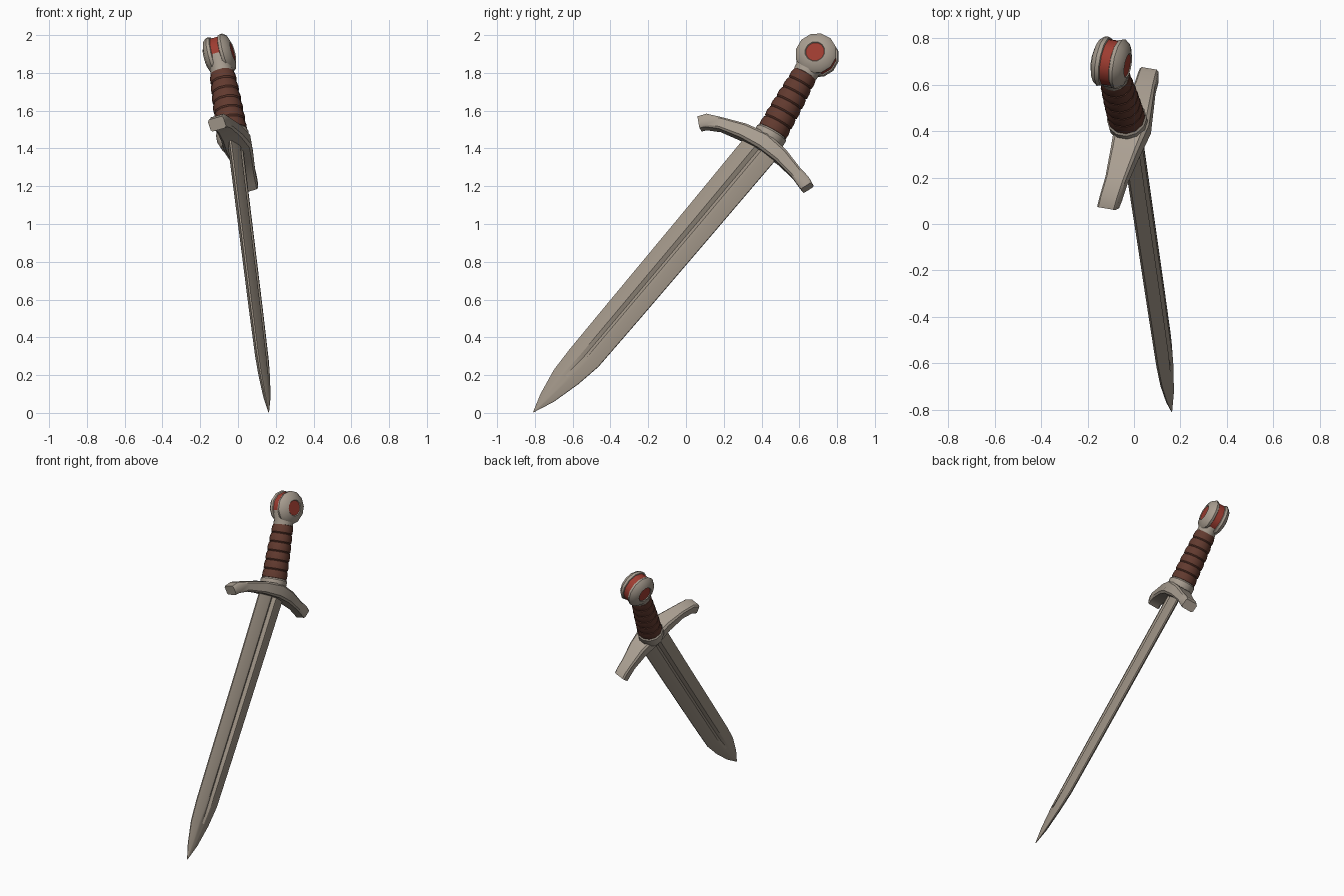
import bpy, bmesh, math
from mathutils import Vector as V

if "Cube" in bpy.data.objects:
    bpy.data.objects.remove(bpy.data.objects["Cube"])

# Shared directions: W across the blade, N out of its flat face
W = V((0.284, 0.82, -0.497)).normalized()
D = V((-0.101, 0.654, 0.75))
N = W.cross(D).normalized()


def mat(name, col):
    m = bpy.data.materials.new(name)
    m.diffuse_color = (*col, 1)
    m.use_nodes = True
    m.node_tree.nodes["Principled BSDF"].inputs["Base Color"].default_value = m.diffuse_color
    return m


STEEL = mat("blade steel", (0.34, 0.29, 0.235))
PALE = mat("pale metal", (0.40, 0.345, 0.285))
LEATHER = mat("brown leather", (0.12, 0.042, 0.028))
RED = mat("red enamel", (0.34, 0.045, 0.03))


def loft(name, rings, mats, angle=35, rule=None):
    """Skin closed rings of points; rule(ring index) gives the material slot."""
    bm = bmesh.new()
    vs = [[bm.verts.new(p) for p in r] for r in rings]
    n = len(rings[0])
    for i in range(len(vs) - 1):
        for j in range(n):
            k = (j + 1) % n
            f = bm.faces.new((vs[i][j], vs[i][k], vs[i + 1][k], vs[i + 1][j]))
            f.material_index = rule(i) if rule else 0
    for i, r in ((0, vs[0]), (len(vs) - 2, vs[-1])):
        bm.faces.new(r).material_index = rule(i) if rule else 0
    bmesh.ops.recalc_face_normals(bm, faces=bm.faces)
    me = bpy.data.meshes.new(name)
    bm.to_mesh(me)
    bm.free()
    for m in mats:
        me.materials.append(m)
    me.shade_smooth()
    me.set_sharp_from_angle(angle=math.radians(angle))
    ob = bpy.data.objects.new(name, me)
    bpy.context.collection.objects.link(ob)
    return ob


def circle(c, a, b, ra, rb, n=12):
    return [c + a * (ra * math.cos(t)) + b * (rb * math.sin(t))
            for t in (2 * math.pi * (i + 0.5) / n for i in range(n))]


# Blade: (y, z, half width, half thickness, groove floor)
rings = []
for y, z, hw, ht, g in [(-0.808, 0.004, 0.002, 0.002, 1), (-0.735, 0.08, 0.042, 0.016, 1),
                        (-0.635, 0.19, 0.077, 0.025, 1), (-0.54, 0.29, 0.092, 0.029, 0.6),
                        (-0.32, 0.55, 0.096, 0.031, 0.5), (0.085, 1.03, 0.101, 0.032, 0.5),
                        (0.42, 1.43, 0.106, 0.033, 0.5)]:
    c = V((0.163 - 0.125 * z, y, z))
    half = [(-1, 0.15), (-0.38, 0.95), (-0.2, 1), (0, g), (0.2, 1), (0.38, 0.95), (1, 0.15)]
    sec = half + [(-a, -b) for a, b in half]
    rings.append([c + W * (a * hw) + N * (b * ht) for a, b in sec])
loft("blade", rings, [STEEL], 20)

# Curved crossguard: (y, z, half height, half depth)
guard = [(0.072, 1.53, 0.033, 0.043), (0.11, 1.54, 0.036, 0.044), (0.19, 1.525, 0.032, 0.046),
         (0.31, 1.483, 0.04, 0.06), (0.42, 1.425, 0.046, 0.076), (0.51, 1.352, 0.04, 0.06),
         (0.585, 1.268, 0.032, 0.046), (0.625, 1.22, 0.036, 0.044), (0.643, 1.192, 0.033, 0.043)]
cs = [V((-0.112 + 0.31 * (y - 0.07), y, z)) for y, z, _, _ in guard]
rings = []
for i, (_, _, hh, hd) in enumerate(guard):
    tan = (cs[min(i + 1, len(cs) - 1)] - cs[max(i - 1, 0)]).normalized()
    up = N.cross(tan).normalized()
    rings.append([cs[i] + N * (a * hd) + up * (b * hh) for a, b in
                  [(-1, -0.7), (-0.8, -1), (0.8, -1), (1, -0.7),
                   (1, 0.7), (0.8, 1), (-0.8, 1), (-1, 0.7)]])
loft("crossguard", rings, [PALE], 40)

# Grip axis and its round frame
G0, G1 = V((-0.03, 0.45, 1.475)), V((-0.083, 0.632, 1.797))
G = (G1 - G0).normalized()
A = (W - G * W.dot(G)).normalized()
B = G.cross(A)


def hilt(t, r, k=1.0):
    return circle(G0 + (G1 - G0) * t, A, B, r, r * k)


# Collar between guard and grip
loft("collar", [hilt(t, r) for t, r in
                [(-0.2, 0.072), (-0.1, 0.086), (0.02, 0.087), (0.05, 0.078)]], [PALE])

# Leather grip made of overlapping wraps
wraps = 6
rings = []
for i in range(wraps):
    for s, bulge in ((0, -0.004), (0.12, 0.002), (0.55, 0.004), (0.95, 0.0)):
        t = (i + s) / wraps
        r = 0.079 - 0.015 * t + 0.003 * math.sin(math.pi * t)
        rings.append(hilt(0.03 + 0.97 * t, r + bulge))
rings.append(hilt(1.0, 0.06))
loft("leather_grip", rings, [LEATHER], 30)

# Neck flaring into the pommel
loft("pommel_neck", [hilt(t, r, k) for t, r, k in
                     [(0.97, 0.062, 0.95), (1.0, 0.067, 0.92), (1.07, 0.068, 0.9),
                      (1.15, 0.084, 0.8), (1.24, 0.09, 0.7)]], [PALE])

# Wheel pommel turned about N: red band in the rim, red disc on each face
P = V((-0.098, 0.695, 1.893))
side = [(0.048, 0.071), (0.050, 0.071), (0.054, 0.076), (0.094, 0.062),
        (0.111, 0.040), (0.107, 0.024), (0.101, 0.021)]
prof = side + [(r, -h) for r, h in reversed(side)]
last = len(prof) - 2
loft("pommel", [circle(P + N * h, A, N.cross(A).normalized(), r, r) for r, h in prof],
     [PALE, RED], 40, lambda i: 1 if i in (0, len(side) - 1, last) else 0)
